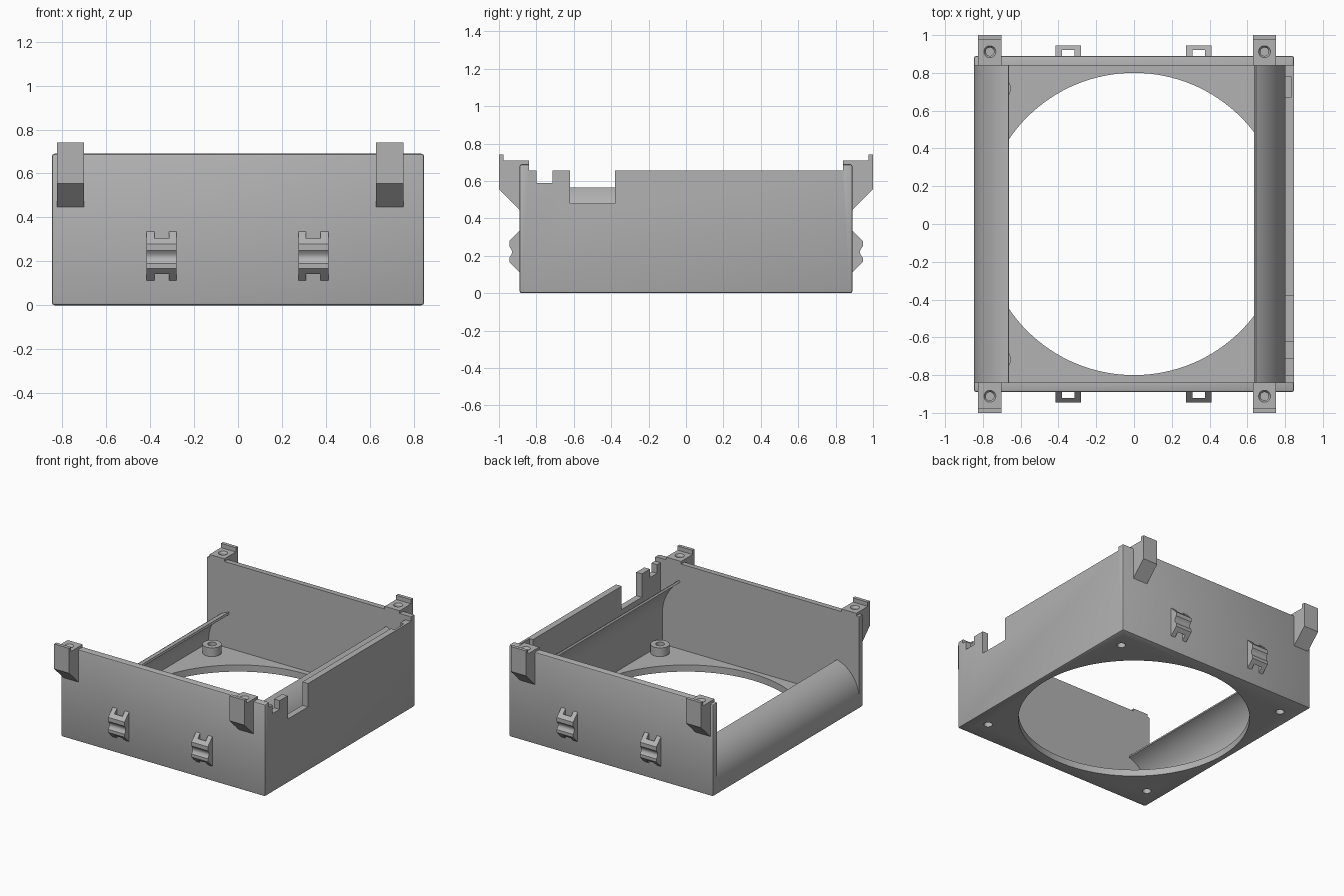
import bpy
import bmesh
import math

cube = bpy.data.objects.get("Cube")
if cube:
    bpy.data.objects.remove(cube, do_unlink=True)

grey = bpy.data.materials.new("plain grey plastic")
grey.use_nodes = True
GREY = (0.45, 0.45, 0.45, 1)
grey.diffuse_color = GREY
grey.node_tree.nodes["Principled BSDF"].inputs["Base Color"].default_value = GREY


def finish(bm, name):
    bmesh.ops.recalc_face_normals(bm, faces=bm.faces)
    mesh = bpy.data.meshes.new(name)
    bm.to_mesh(mesh)
    bm.free()
    mesh.materials.append(grey)
    ob = bpy.data.objects.new(name, mesh)
    bpy.context.collection.objects.link(ob)
    return ob


def box(name, x, y, z, bevel=0):
    """Box from (min, max) ranges, optionally easing all but the top edges."""
    bm = bmesh.new()
    bmesh.ops.create_cube(bm, size=1)
    for v in bm.verts:
        v.co = [sum(r) / 2 + c * (r[1] - r[0]) for r, c in zip((x, y, z), v.co)]
    if bevel:
        edges = [e for e in bm.edges if min(v.co.z for v in e.verts) < z[1]]
        bmesh.ops.bevel(bm, geom=edges, offset=bevel, segments=2,
                        profile=0.5, affect='EDGES')
    return finish(bm, name)


def cylinder(name, x, y, z, r, r_top=None, segments=32):
    bm = bmesh.new()
    bmesh.ops.create_cone(bm, cap_ends=True, segments=segments, radius1=r,
                          radius2=r_top or r, depth=z[1] - z[0])
    bmesh.ops.translate(bm, vec=(x, y, sum(z) / 2), verts=bm.verts)
    return finish(bm, name)


def extrude(name, points, along, span):
    """Extrude a closed (u, z) profile along the x or y axis."""
    bm = bmesh.new()
    def place(u, z):
        return (span[0], u, z) if along == 'x' else (u, span[0], z)
    face = bm.faces.new([bm.verts.new(place(u, z)) for u, z in points])
    out = bmesh.ops.extrude_face_region(bm, geom=[face])
    d = span[1] - span[0]
    bmesh.ops.translate(bm, vec=(d, 0, 0) if along == 'x' else (0, d, 0),
                        verts=[g for g in out["geom"] if isinstance(g, bmesh.types.BMVert)])
    return finish(bm, name)


def cut(ob, cutter, keep=False):
    """Subtract cutter from ob and bake the result."""
    mod = ob.modifiers.new("cut", 'BOOLEAN')
    mod.operation, mod.solver, mod.object = 'DIFFERENCE', 'EXACT', cutter
    deps = bpy.context.evaluated_depsgraph_get()
    mesh = bpy.data.meshes.new_from_object(ob.evaluated_get(deps))
    ob.modifiers.clear()
    ob.data = mesh
    if not keep:
        bpy.data.objects.remove(cutter, do_unlink=True)


X, Y, IN_Y = 0.847, 0.89, 0.84      # outer half sizes, inner face of end walls
FLOOR, TOP, SIDE_TOP, IN_X = 0.05, 0.69, 0.655, 0.80

# Housing: floor, two end walls and one side wall, open on the other side
housing = box("housing", (-X, X), (-Y, Y), (0, TOP), bevel=0.012)
cut(housing, box("cavity", (-1, IN_X), (-IN_Y, IN_Y), (FLOOR, 1)))
cut(housing, box("side_drop", (0.7, 1), (-IN_Y, IN_Y), (SIDE_TOP, 1)))
for y0, y1, z in ((-0.80, -0.715, 0.59), (-0.62, -0.38, 0.48)):
    cut(housing, box("notch", (IN_X - 0.02, 1), (y0, y1), (z, 1)))
cut(housing, box("inner_recess", (0.7, 0.83), (0.67, 0.78), (0.59, 1)))
cut(housing, cylinder("fan_opening", 0, 0, (-1, 0.2), 0.80, segments=128))

# Screw bosses in the floor corners
for sx in (-1, 1):
    for sy in (-1, 1):
        x, y = 0.717 * sx, 0.717 * sy
        boss = cylinder("screw_boss", x, y, (FLOOR - 0.002, 0.115), 0.065)
        hole = cylinder("screw_hole", x, y, (-0.2, 0.4), 0.03)
        cut(boss, hole, keep=True)
        cut(housing, hole)


# Curved air vanes: upright at the foot, then bending inwards
def vane(name, side, foot_x, z_start, tip_x, tip_z, thick=0.016, steps=16):
    run, rise = foot_x - tip_x, tip_z - z_start
    r = (run * run + rise * rise) / (2 * run)
    sweep = math.asin(rise / r)
    outer, inner = [(foot_x, FLOOR)], [(foot_x - thick, FLOOR)]
    for i in range(steps + 1):
        a = sweep * i / steps
        for line, rad in ((outer, r), (inner, r - thick)):
            line.append((foot_x - r + rad * math.cos(a), z_start + rad * math.sin(a)))
    profile = [(side * x, z) for x, z in outer + inner[::-1]]
    return extrude(name, profile, 'y', (-IN_Y, IN_Y))


vane("open_side_vane", -1, X, 0.08, 0.665, 0.32)
vane("walled_side_vane", 1, IN_X, 0.28, 0.645, 0.565)

# Mounting tabs and cable loops on both end walls
tab_profile = [(IN_Y, 0.685), (IN_Y, 0.71), (0.975, 0.71), (0.975, 0.742), (1, 0.742),
               (1, 0.555), (Y, 0.447), (Y - 0.01, 0.447), (Y - 0.01, 0.685)]
groove = [(0.945 - 0.015 * math.sin(math.pi * i / 8), 0.25 - 0.06 * i / 8)
          for i in range(9)]
loop_profile = [(Y - 0.005, 0.335), (Y, 0.335), (0.945, 0.28), *groove,
                (0.945, 0.167), (Y, 0.113), (Y - 0.005, 0.113)]
for end, s in (("front", -1), ("back", 1)):
    for x in (-0.763, 0.691):
        tab = extrude(end + "_mounting_tab", [(s * y, z) for y, z in tab_profile],
                      'x', (x - 0.062, x + 0.062))
        cut(tab, cylinder("tab_hole", x, s * 0.912, (0.6, 0.8), 0.022))
        cut(tab, cylinder("tab_sink", x, s * 0.912, (0.695, 0.72), 0.022, 0.038))
    for x in (-0.348, 0.343):
        loop = extrude(end + "_cable_loop", [(s * y, z) for y, z in loop_profile],
                       'x', (x - 0.068, x + 0.068))
        slot_y = sorted((s * 0.8, s * 0.92))
        cut(loop, box("slot", (x - 0.033, x + 0.033), slot_y, (0, 0.5)))

# Smooth curved faces, keep corners crisp
for ob in bpy.context.collection.objects:
    if ob.type == 'MESH':
        ob.select_set(True)
        bpy.context.view_layer.objects.active = ob
bpy.ops.object.shade_smooth_by_angle(angle=math.radians(25))
